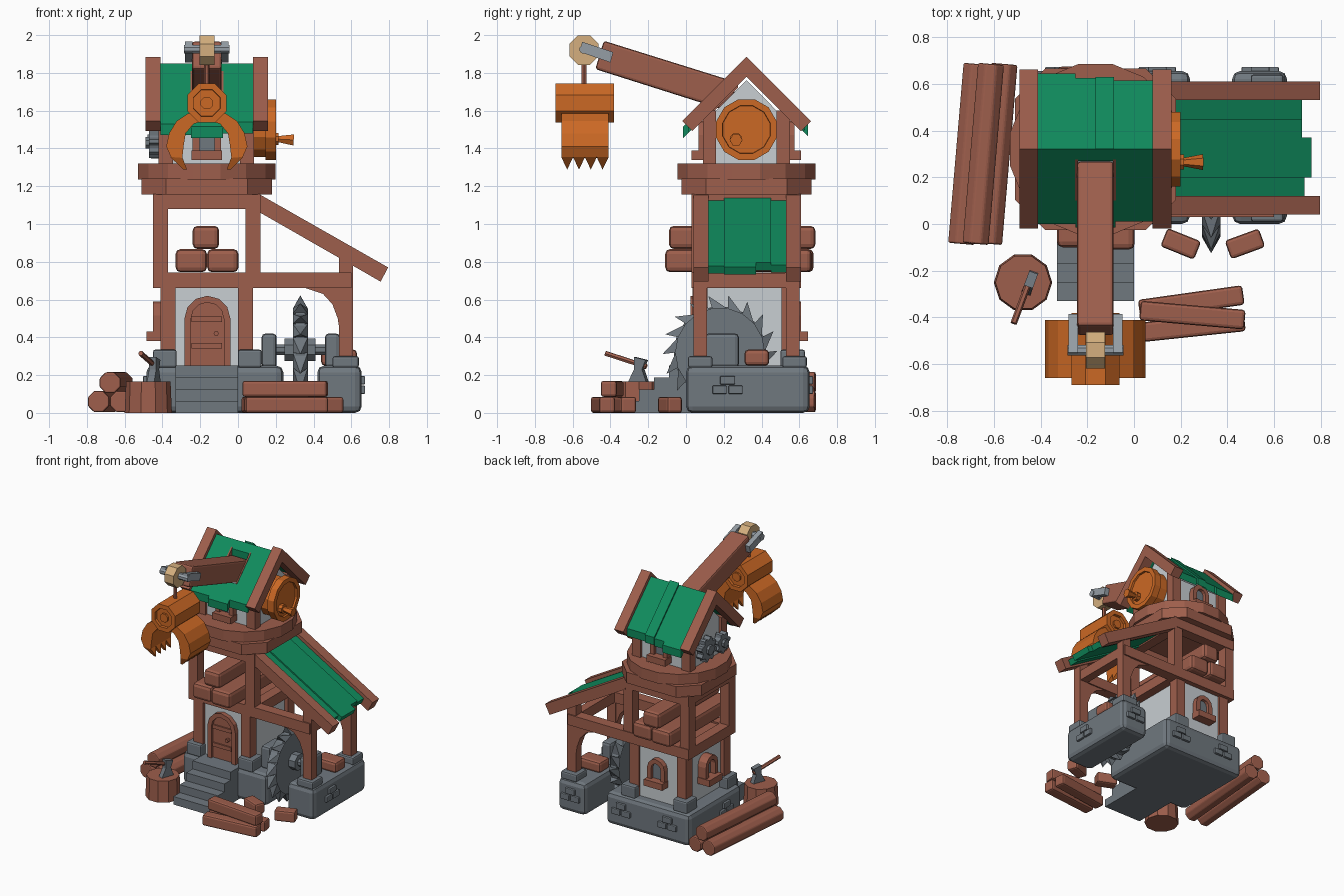
import bpy, bmesh, math
from mathutils import Matrix, Vector

if "Cube" in bpy.data.objects:
    bpy.data.objects.remove(bpy.data.objects["Cube"])

def material(name, r, g, b):
    m = bpy.data.materials.new(name)
    m.diffuse_color = (r, g, b, 1)
    m.use_nodes = True
    m.node_tree.nodes["Principled BSDF"].inputs["Base Color"].default_value = m.diffuse_color
    return m

WOOD = material("red_brown_wood", .34, .112, .072)
STONE = material("grey_stone", .162, .188, .212)
WALL = material("pale_plaster", .58, .62, .645)
GREEN = material("green_roofing", .005, .26, .11)
ORANGE = material("orange_paint", .60, .14, .018)
TAN = material("tan_pulley", .66, .43, .21)
STEEL = material("light_steel", .30, .34, .375)
CX, CY = -.165, .32          # tower axis

def finish(name, bm, mat, M=None, bevel=0):
    bmesh.ops.recalc_face_normals(bm, faces=bm.faces)
    me = bpy.data.meshes.new(name)
    if M:
        bm.transform(M)
    bm.to_mesh(me)
    bm.free()
    me.materials.append(mat)
    ob = bpy.data.objects.new(name, me)
    bpy.context.collection.objects.link(ob)
    if bevel:
        mod = ob.modifiers.new("bevel", 'BEVEL')
        mod.width, mod.segments = bevel, 2
    return ob

def add_prism(bm, pts, axis, a0, a1):
    order = {'x': lambda p, a: (a, p[0], p[1]), 'y': lambda p, a: (p[0], a, p[1]),
             'z': lambda p, a: (p[0], p[1], a)}[axis]
    lo = [bm.verts.new(order(p, a0)) for p in pts]
    hi = [bm.verts.new(order(p, a1)) for p in pts]
    bm.faces.new(lo)
    bm.faces.new(hi[::-1])
    for i in range(len(pts)):
        j = (i + 1) % len(pts)
        bm.faces.new((lo[i], lo[j], hi[j], hi[i]))

def prism(name, pts, axis, a0, a1, mat, M=None, bevel=0):
    bm = bmesh.new()
    add_prism(bm, pts, axis, a0, a1)
    return finish(name, bm, mat, M, bevel)

def box(name, x0, x1, y0, y1, z0, z1, mat, bevel=0, M=None):
    return prism(name, [(x0, y0), (x1, y0), (x1, y1), (x0, y1)], 'z', z0, z1, mat, M, bevel)

def cyl(name, p0, p1, r, n, mat, r2=None, recess=None, bevel=0):
    p0, p1 = Vector(p0), Vector(p1)
    d = p1 - p0
    bm = bmesh.new()
    bmesh.ops.create_cone(bm, cap_ends=True, segments=n, radius1=r,
                          radius2=r if r2 is None else r2, depth=d.length)
    bm.transform(Matrix.Rotation(math.pi / n, 4, 'Z'))
    if recess:               # sink the middle of both end caps
        for f in [f for f in bm.faces if abs(f.normal.z) > .9]:
            nz = f.normal.copy()
            bmesh.ops.inset_region(bm, faces=[f], thickness=recess[0])
            f2 = bmesh.ops.inset_region(bm, faces=[f], thickness=.002)
            for v in f.verts:
                v.co -= nz * recess[1]
    M = Matrix.Translation((p0 + p1) / 2) @ d.to_track_quat('Z', 'Y').to_matrix().to_4x4()
    return finish(name, bm, mat, M, bevel)

def arch(w, z0, z1, n=6):    # round-topped outline, right foot to left foot
    c = z1 - w
    return [(w, z0)] + [(w * math.cos(math.pi * i / n), c + w * math.sin(math.pi * i / n))
                        for i in range(n + 1)] + [(-w, z0)]

def opening(name, x, y, z0, z1, w, turn, out, mat, sill=True, border=.035):
    M = Matrix.Translation((x, y, 0)) @ Matrix.Rotation(turn, 4, 'Z')
    outer, inner = arch(w, z0, z1), arch(w - border, z0, z1 - border)
    prism(name + "_frame", outer + inner[::-1], 'y', -out, .02, WOOD, M)
    prism(name + "_panel", inner, 'y', -out * .4, .02, mat, M)
    if sill:
        box(name + "_sill", -w - .005, w + .005, -out - .035, .02, z0 - .03, z0 + .02, WOOD, 0, M)

# stone foundations, corner blocks, loose bricks and front steps
box("main_foundation", -.485, .24, 0, .655, 0, .25, STONE, .035)
box("shed_foundation", .42, .655, 0, .655, 0, .25, STONE, .035)
for x in (-.45, .0):
    for y in (.0, .5):
        box("corner_block", x, x + .125, y, y + .13, .24, .335, STONE, .012)
for y in (0, .5):
    box("shed_corner_block", .5, .64, y + .01, y + .14, .24, .3, STONE, .012)
def bricks(name, x, y, turn):
    M = Matrix.Translation((x, y, 0)) @ Matrix.Rotation(turn, 4, 'Z')
    for a, b, z in ((-.08, -.005, .1), (.005, .08, .1), (-.04, .04, .15)):
        box(name, a, b, -.018, .02, z, z + .045, STONE, .006, M)
bricks("side_brick", .655, .22, math.pi / 2)
bricks("left_brick", -.485, .2, -math.pi / 2)
for x in (-.3, .1, .54):
    bricks("back_brick", x, .655, math.pi)
for i in range(4):
    box("front_step", -.33, .0, -.33 + .08 * i, .05, 0, .0625 * (i + 1), STONE)

# lower storey: plaster core, posts, door and windows
box("lower_wall", -.38, .05, .06, .57, .25, .68, WALL)
for x in (-.41, .0):
    for y in (.035, .505):
        box("lower_post", x, x + .08, y, y + .08, .25, .68, WOOD)
opening("door", CX + .003, .06, .25, .62, .122, 0, .035, WOOD, False)
for z in (.34, .48):
    box("door_band", -.245, -.085, .035, .05, z, z + .03, WOOD)
cyl("door_knob", (-.115, .02, .42), (-.115, .06, .42), .014, 6, WOOD)
opening("left_window", -.38, CY, .41, .59, .075, -math.pi / 2, .07, STONE)
opening("back_window", CX, .57, .41, .59, .075, math.pi, .04, STONE)

# open middle storey frame
box("storage_floor", -.43, .1, .05, .59, .67, .73, WOOD)
for y in (.03, .525):
    box("long_beam", -.45, .6, y, y + .085, .66, .742, WOOD)
    box("top_beam", -.45, .12, y, y + .085, 1.08, 1.16, WOOD)
    for x in (-.45, .04):
        box("upper_post", x, x + .08, y, y + .08, .7, 1.16, WOOD)
for x in (-.45, .04):
    box("cross_beam", x, x + .08, .04, .6, .66, .742, WOOD)
    box("top_cross_beam", x, x + .08, .04, .6, 1.08, 1.16, WOOD)
for x, z, y in ((-.33, .745, -.1), (-.163, .745, -.11), (-.24, .868, -.09)):
    box("stored_log", x, x + (.165 if z < .8 else .14), y, y + .775, z, z + .122, WOOD, .025)

# lean-to shed on the right with sloping roof
for y in (.04, .53):
    box("shed_post", .535, .61, y, y + .07, .25, .86, WOOD)
    prism("rafter", [(.1, 1.165), (.795, .77), (.755, .695), (.1, 1.07)], 'y', y, y + .08, WOOD)
    prism("curved_brace", [(.36, .67), (.54, .67), (.54, .42), (.528, .5), (.5, .575),
                           (.45, .63), (.36, .66)], 'y', y + .005, y + .065, WOOD)
box("shed_tie_beam", .54, .605, .05, .59, .66, .74, WOOD)
for y0, y1, end, up in ((.11, .2, .73, 0), (.2, .37, .76, .012), (.37, .45, .72, .012), (.45, .535, .72, 0)):
    top = lambda x: 1.125 + up - .57 * (x - .12)
    prism("shed_roof_sheet", [(.1, top(.1)), (end, top(end)), (end - .02, top(end) - .04),
                              (.1, top(.1) - .045)], 'y', y0, y1, GREEN)
box("shed_log", .44, .63, .31, .44, .25, .335, WOOD, .02)

# circular saw with axle and bearings
SX, SY, SZ = .33, .18, .32
bm = bmesh.new()
N = 18
polar = lambda r, a: (SY + r * math.cos(a), SZ + r * math.sin(a))
add_prism(bm, [polar(.245, 2 * math.pi * i / N) for i in range(N)], 'x', SX - .025, SX + .025)
for i in range(N):
    a, b = 2 * math.pi * i / N, 2 * math.pi * (i + 1) / N
    root = [(SX + s, *polar(.235, t)) for s, t in ((-.04, a), (.04, a), (.04, b), (-.04, b))]
    v = [bm.verts.new(c) for c in root]
    tip = bm.verts.new((SX, *polar(.305, b + .03)))
    bm.faces.new(v)
    for j in range(4):
        bm.faces.new((v[j], v[(j + 1) % 4], tip))
finish("saw_blade", bm, STONE)
cyl("saw_axle", (.18, SY, .335), (.48, SY, .335), .03, 8, STONE)
cyl("saw_hub", (.245, SY, .335), (.41, SY, .335), .065, 8, STONE)
for x in (.125, .46):
    box("saw_bearing", x, x + .08, SY - .08, SY + .1, .24, .42, STONE, .02)

# turntable platform
h, c = .345, .13
prism("platform_base", [(CX + x, CY + y) for x, y in ((-h, c - h), (c - h, -h), (h - c, -h), (h, c - h),
      (h, h - c), (h - c, h), (c - h, h), (-h, h - c))], 'z', 1.155, 1.24, WOOD)
cyl("platform_disc", (CX, CY, 1.235), (CX, CY, 1.32), .372, 16, WOOD)

# crane house: gabled walls, corner posts, windows
prism("house_wall", [(.11, 1.31), (.53, 1.31), (.53, 1.55), (CY, 1.76), (.11, 1.55)], 'x', -.4, .07, WALL)
for x in (-.42, .01):
    for y in (.09, .48):
        box("house_post", x, x + .075, y, y + .07, 1.31, 1.6, WOOD)
opening("house_front_window", CX, .11, 1.37, 1.545, .075, 0, .045, STONE)
opening("house_back_window", CX, .53, 1.37, 1.545, .075, math.pi, .045, STONE)

# main roof: gable boards and green sheets, with a slot for the crane arm
for x in (-.49, .08):
    prism("gable_board", [(-.02, 1.545), (CY, 1.885), (.662, 1.545), (.609, 1.492), (CY, 1.78),
                          (.033, 1.492)], 'x', x, x + .08, WOOD)
def sheet(x0, x1, ya, yb, up=0):
    z = lambda y: 1.85 + up - abs(y - CY)
    prism("roof_sheet", [(ya, z(ya)), (yb, z(yb)), (yb, z(yb) - .06), (ya, z(ya) - .06)],
          'x', x0, x1, GREEN)
sheet(-.41, -.25, -.0, CY)
sheet(-.08, .08, .01, CY)
sheet(-.25, -.08, -.015, .1)
sheet(-.25, -.08, .27, CY)
for x0, x1, end, up in ((-.41, -.25, .645, 0), (-.25, -.165, .625, 0), (-.165, -.085, .63, .015), (-.085, .08, .615, 0)):
    sheet(x0, x1, CY, end, up)
for x in (-.252, -.09):      # trim beside the slot
    prism("slot_trim", [(.1, 1.635), (.275, 1.81), (.275, 1.72), (.1, 1.55)], 'x', x, x + .012, WOOD)

# orange winch drum with handle on the right, gears on the left
cyl("winch_drum", (.06, CY, 1.5), (.18, CY, 1.5), .15, 12, ORANGE)
cyl("winch_cover", (.145, CY, 1.5), (.2, CY, 1.5), .166, 12, ORANGE, recess=(.035, .015))
cyl("winch_handle_boss", (.17, .265, 1.45), (.215, .265, 1.45), .034, 8, ORANGE)
cyl("winch_handle", (.2, .265, 1.45), (.295, .265, 1.445), .016, 6, ORANGE, r2=.034)
def gear(name, y, z, r, n, x0):
    pts = []
    for i in range(n):
        for k, f in ((0, .78), (.25, 1), (.5, 1), (.75, .78)):
            a = 2 * math.pi * (i + k) / n
            pts.append((y + r * f * math.cos(a), z + r * f * math.sin(a)))
    prism(name, pts, 'x', x0, x0 + .05, STONE)
    cyl(name + "_hub", (x0 - .02, y, z), (-.39, y, z), r * .4, 8, STONE)
gear("large_gear", .37, 1.44, .095, 8, -.46)
gear("small_gear", .2, 1.43, .08, 7, -.47)

# crane arm, pulley and cable
prism("crane_arm", [(-.48, 1.82), (-.435, 1.97), (.27, 1.75), (.23, 1.595)], 'x', -.243, -.087, WOOD, None, .014)
for x in (-.28, -.09):
    prism("pulley_bracket", [(-.56, 1.91), (-.55, 1.965), (-.385, 1.91), (-.4, 1.855)], 'x', x, x + .04, STEEL)
cyl("pulley_axle", (-.285, -.54, 1.925), (-.045, -.54, 1.925), .025, 8, STEEL)
cyl("pulley_wheel", (-.205, -.54, 1.92), (-.125, -.54, 1.92), .084, 8, TAN)
cyl("cable", (CX, -.54, 1.72), (CX, -.54, 1.86), .014, 6, WOOD)

# orange grabber: drum body and two toothed jaws
cyl("grabber_body", (CX, -.69, 1.64), (CX, -.38, 1.64), .112, 8, ORANGE, recess=(.035, .02))
cyl("grabber_pin", (CX, -.685, 1.64), (CX, -.385, 1.64), .035, 8, ORANGE)
JAW = [(0, 1.59), (.1, 1.585), (.16, 1.545), (.2, 1.48), (.215, 1.41), (.19, 1.355),
       (.13, 1.35), (.122, 1.42), (.112, 1.48), (.07, 1.53), (0, 1.55)]
for s in (-1, 1):
    prism("grabber_jaw", [(CX + s * x, z) for x, z in JAW], 'y', -.66, -.41, ORANGE)
    bm = bmesh.new()
    for i in range(4):
        y = -.66 + i * .0625
        v = [bm.verts.new((CX + s * x, yy, 1.354)) for x, yy in
             ((.13, y), (.192, y), (.192, y + .0625), (.13, y + .0625))]
        tips = [bm.verts.new((CX + s * x, y + .031, 1.288)) for x in (.105, .125)]
        for f in ((v[0], v[1], tips[1], tips[0]), (v[3], v[2], tips[1], tips[0]),
                  (v[1], v[2], tips[1]), (v[0], v[3], tips[0]), v):
            bm.faces.new(f)
    finish("jaw_teeth", bm, ORANGE)

# log pile on the left, chopping stump with axe, cut timber in front
for x, z, r in ((-.706, .06, .061), (-.588, .06, .061), (-.645, .16, .06)):
    cyl("pile_log", (x - .033, -.085, z), (x + .033, .685, z), r, 8, WOOD, bevel=.008)
cyl("stump", (-.475, -.25, 0), (-.475, -.25, .165), .125, 10, WOOD, r2=.118)
cyl("axe_handle", (-.515, -.425, .315), (-.435, -.21, .245), .014, 6, WOOD)
prism("axe_head", [(-.055, -.09), (.05, -.09), (.025, -.02), (.045, .03), (-.02, .045), (-.02, -.02)],
      'x', -.02, .02, STONE, Matrix.Translation((-.445, -.25, .25)) @ Matrix.Rotation(-.35, 4, 'Z'))
def timber(x, y, z, length, turn):
    M = Matrix.Translation((x, y, z)) @ Matrix.Rotation(math.radians(turn), 4, 'Z')
    box("cut_timber", -length / 2, length / 2, -.042, .042, 0, .085, WOOD, .014, M)
timber(.245, -.335, 0, .45, 8)
timber(.255, -.44, 0, .44, 6)
timber(.25, -.39, .085, .45, -5)
timber(.2, -.085, 0, .155, -22)
timber(.475, -.085, 0, .155, 20)
